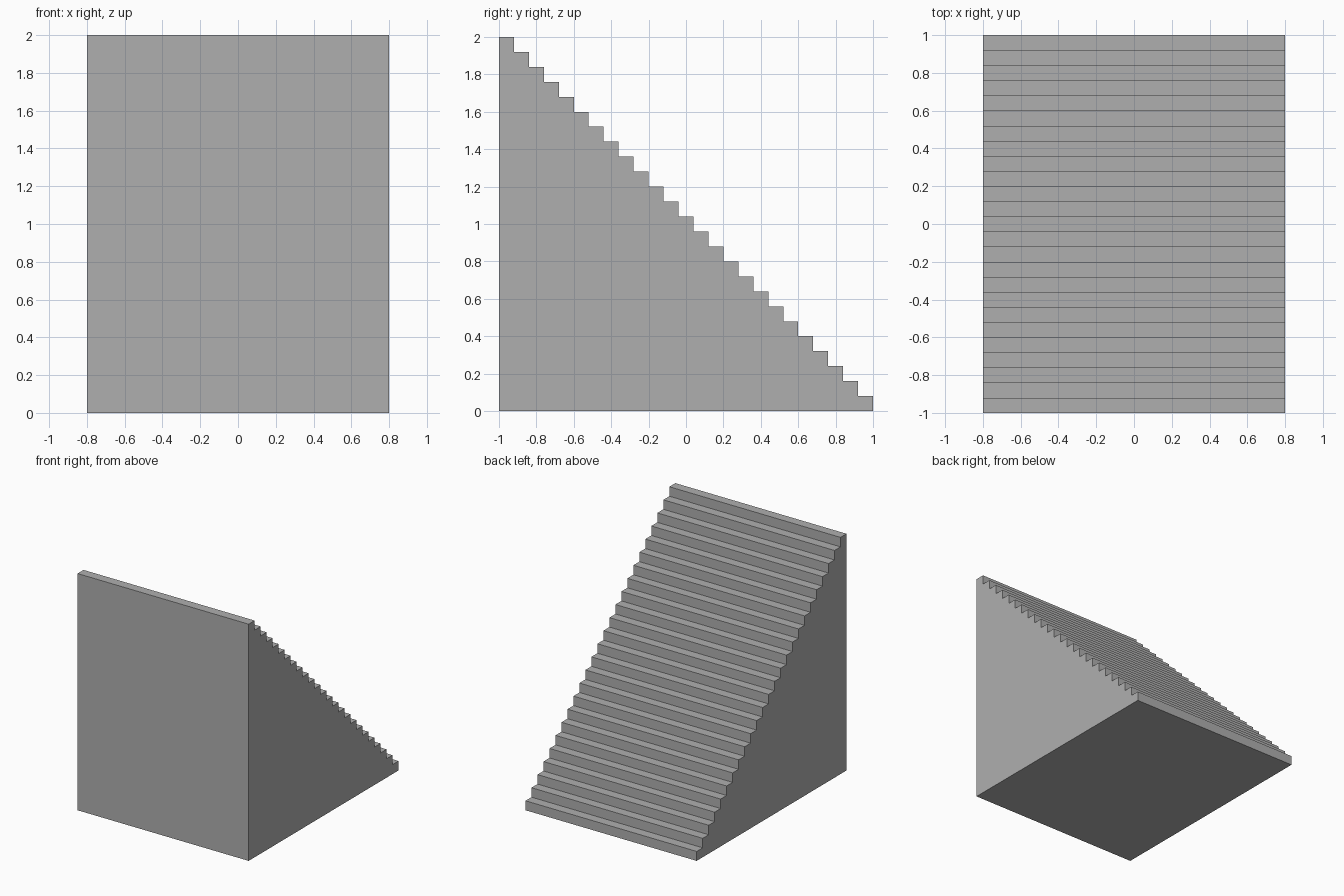
import bpy, bmesh

if "Cube" in bpy.data.objects:
    bpy.data.objects.remove(bpy.data.objects["Cube"])

STEPS = 25
SIZE = 2.0 / STEPS      # tread depth and riser height
HALF_WIDTH = 0.8

# Side profile: flat base and back wall, then steps descending towards +y
profile = [(1.0, 0.0), (-1.0, 0.0)]
for i in range(STEPS):
    z = 2.0 - i * SIZE
    y = -1.0 + i * SIZE
    profile += [(y, z), (y + SIZE, z)]

# Solid staircase: extrude the profile across the width
bm = bmesh.new()
side = bm.faces.new([bm.verts.new((-HALF_WIDTH, y, z)) for y, z in profile])
result = bmesh.ops.extrude_face_region(bm, geom=[side], use_keep_orig=True)
moved = [v for v in result["geom"] if isinstance(v, bmesh.types.BMVert)]
bmesh.ops.translate(bm, verts=moved, vec=(2 * HALF_WIDTH, 0, 0))
bmesh.ops.recalc_face_normals(bm, faces=bm.faces)

mesh = bpy.data.meshes.new("staircase")
bm.to_mesh(mesh)
bm.free()

# Dark grey stone
stone = bpy.data.materials.new("dark_grey")
stone.diffuse_color = (0.43, 0.43, 0.43, 1.0)
stone.use_nodes = True
stone.node_tree.nodes["Principled BSDF"].inputs["Base Color"].default_value = stone.diffuse_color
mesh.materials.append(stone)
bpy.context.collection.objects.link(bpy.data.objects.new("staircase", mesh))
